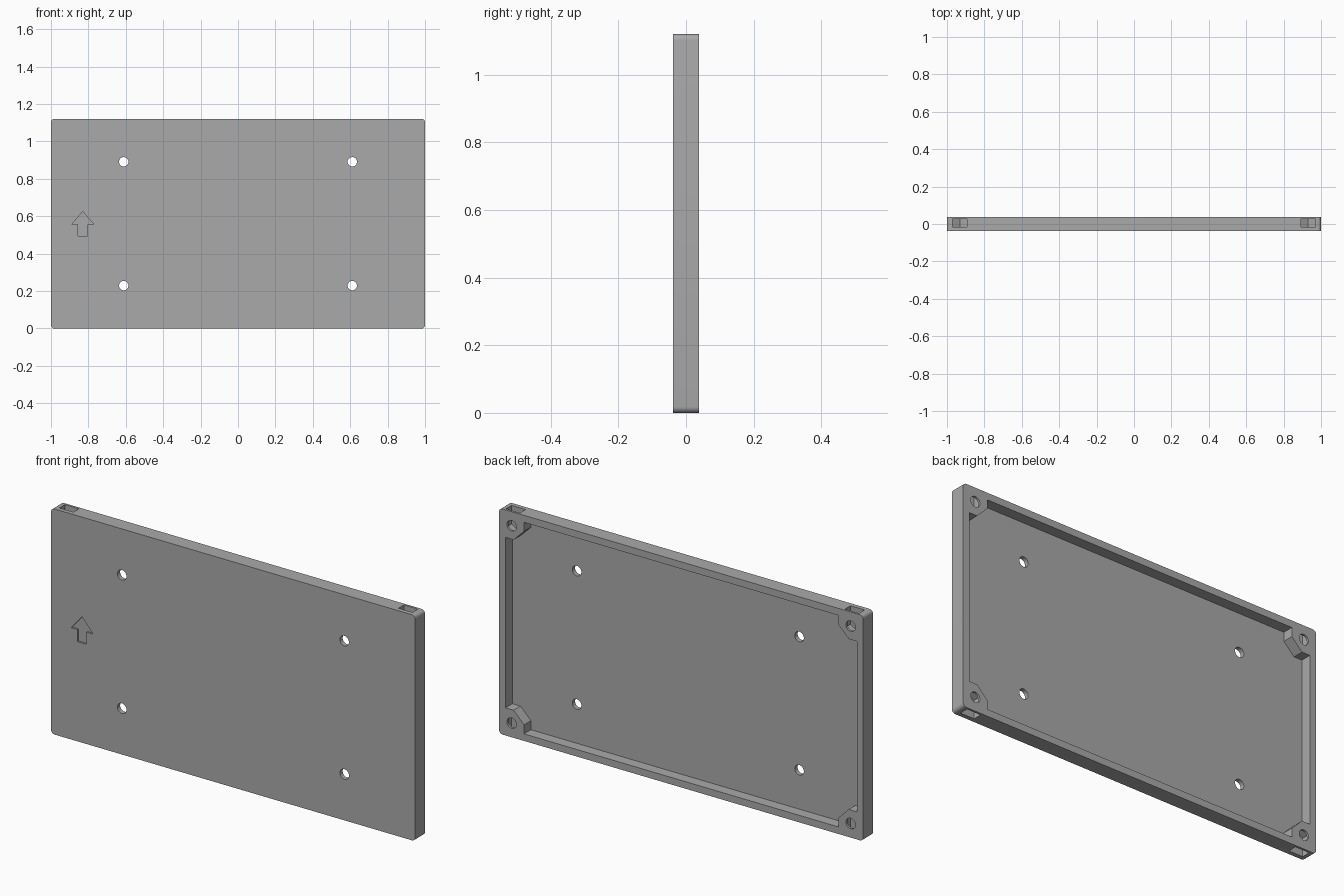
import bpy, bmesh, math
from mathutils import Vector

if "Cube" in bpy.data.objects:
    bpy.data.objects.remove(bpy.data.objects["Cube"])

W, H, D = 1.0, 1.12, 0.038      # half width, height, half depth
MID = H / 2
FLOOR = -0.016                  # inner face of the panel
WALL, BOSS, CHAMFER = 0.035, 0.137, 0.08
CORNERS = [(1, 1), (-1, 1), (-1, -1), (1, -1)]

grey = bpy.data.materials.new("mid grey")
grey.use_nodes = True
colour = (0.4, 0.4, 0.4, 1)
grey.diffuse_color = colour
grey.node_tree.nodes["Principled BSDF"].inputs["Base Color"].default_value = colour


def prism(name, outline, y0, y1, round_corners=0):
    """Extrude an x-z outline from y0 to y1."""
    bm = bmesh.new()
    face = bm.faces.new([bm.verts.new((x, y0, z)) for x, z in outline])
    ext = bmesh.ops.extrude_face_region(bm, geom=[face])
    moved = [v for v in ext["geom"] if isinstance(v, bmesh.types.BMVert)]
    bmesh.ops.translate(bm, verts=moved, vec=Vector((0, y1 - y0, 0)))
    if round_corners:
        edges = [e for e in bm.edges if abs(e.verts[0].co.y - e.verts[1].co.y) > 1e-4]
        bmesh.ops.bevel(bm, geom=edges, offset=round_corners, segments=6,
                        profile=0.5, affect='EDGES')
    bmesh.ops.recalc_face_normals(bm, faces=bm.faces)
    mesh = bpy.data.meshes.new(name)
    bm.to_mesh(mesh)
    bm.free()
    mesh.materials.append(grey)
    obj = bpy.data.objects.new(name, mesh)
    bpy.context.collection.objects.link(obj)
    return obj


def circle(cx, cz, r, n=32):
    return [(cx + r * math.cos(math.tau * i / n), cz + r * math.sin(math.tau * i / n))
            for i in range(n)]


def cut(target, cutter):
    cutter.hide_render = True
    mod = target.modifiers.new("cut", 'BOOLEAN')
    mod.operation, mod.solver, mod.object = 'DIFFERENCE', 'EXACT', cutter
    bpy.context.view_layer.objects.active = target
    bpy.ops.object.modifier_apply(modifier=mod.name)
    bpy.data.objects.remove(cutter)


# Outer tray body
tray = prism("cover_tray", [(sx * W, MID + sz * MID) for sx, sz in CORNERS], -D, D, 0.018)

# Back recess, leaving a chamfered boss in each corner
recess = []
for sx, sz in CORNERS:
    steps = [(WALL, BOSS), (CHAMFER, BOSS), (BOSS, CHAMFER), (BOSS, WALL)]
    if sx * sz < 0:
        steps.reverse()
    recess += [(sx * (W - a), MID + sz * (MID - b)) for a, b in steps]
cut(tray, prism("recess_cutter", recess, FLOOR, D + 0.05))

# Nut slots open to the top and bottom edges, and screw holes from the back
NX, NZ, NUT = W - 0.069, MID - 0.07, 0.0385
for sx, sz in CORNERS:
    slot = [(-NUT, 0.15), (-NUT, -NUT * 0.577), (0, -NUT * 1.155),
            (NUT, -NUT * 0.577), (NUT, 0.15)]
    outline = [(sx * NX + x, MID + sz * (NZ + z)) for x, z in slot]
    cut(tray, prism("nut_slot_cutter", outline, FLOOR, 0.027))
    cut(tray, prism("screw_hole_cutter", circle(sx * NX, MID + sz * NZ, 0.026), 0.0, D + 0.05))

# Through holes in the panel
for sx, sz in CORNERS:
    cut(tray, prism("mount_hole_cutter", circle(sx * 0.611, MID + sz * 0.331, 0.025),
                    -D - 0.05, D + 0.05))

# Shallow engraved up arrow on the front
half = [(0.025, -0.065), (0.025, -0.005), (0.06, -0.005)]
arrow = half + [(0, 0.065)] + [(-x, z) for x, z in reversed(half)]
cut(tray, prism("arrow_cutter", [(-0.83 + x, MID + z) for x, z in arrow],
                -D - 0.05, -D + 0.009))

# Smooth the round walls, keep edges sharp
bpy.ops.object.select_all(action='DESELECT')
tray.select_set(True)
bpy.context.view_layer.objects.active = tray
bpy.ops.object.shade_smooth_by_angle(angle=math.radians(30))
